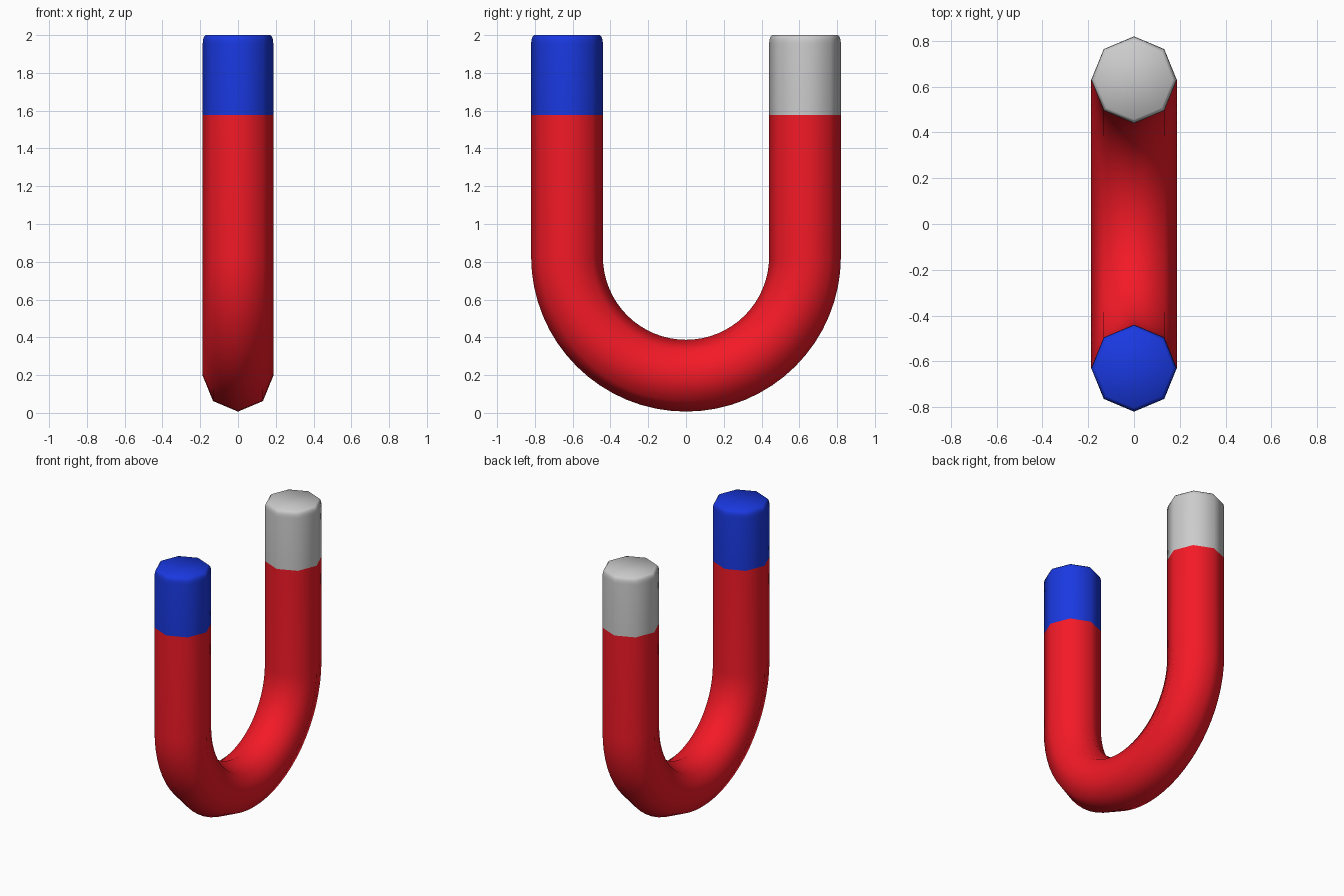
import bpy, bmesh, math
from mathutils import Vector

if "Cube" in bpy.data.objects:
    bpy.data.objects.remove(bpy.data.objects["Cube"])

SIDES = 8
RX, RN = 0.187, 0.19      # tube half-widths: along x, in the bend plane
BEND, BEND_Z = 0.63, 0.827
SPLIT = 1.577             # where the red body meets the pole tips


def material(name, colour):
    m = bpy.data.materials.new(name)
    m.diffuse_color = (*colour, 1)
    m.use_nodes = True
    m.node_tree.nodes["Principled BSDF"].inputs["Base Color"].default_value = m.diffuse_color
    return m


def tube(name, stations, mat, cap=False):
    """Sweep an octagon through (centre, in-plane normal, scale) stations."""
    bm = bmesh.new()
    rings = []
    for centre, normal, s in stations:
        ring = []
        for i in range(SIDES):
            a = 2 * math.pi * i / SIDES
            offset = Vector((RX * math.cos(a), 0, 0)) + normal * RN * math.sin(a)
            ring.append(bm.verts.new(centre + offset * s))
        rings.append(ring)
    for r0, r1 in zip(rings, rings[1:]):
        for i in range(SIDES):
            j = (i + 1) % SIDES
            bm.faces.new((r0[i], r0[j], r1[j], r1[i]))
    if cap:
        bm.faces.new(rings[-1])
    # orient faces away from the tube centre line
    bm.faces.ensure_lookup_table()
    f = bm.faces[0]
    f.normal_update()
    if f.normal.dot(f.calc_center_median() - stations[0][0]) < 0:
        bmesh.ops.reverse_faces(bm, faces=bm.faces[:])
    for f in bm.faces:
        f.smooth = True
    me = bpy.data.meshes.new(name)
    bm.to_mesh(me)
    bm.free()
    me.materials.append(mat)
    ob = bpy.data.objects.new(name, me)
    bpy.context.collection.objects.link(ob)
    return ob


# red horseshoe body: straight leg, half-circle bend, straight leg
Y = Vector((0, 1, 0))
path = [(Vector((0, -BEND, SPLIT)), -Y, 1)]
STEPS = 32
for k in range(STEPS + 1):
    a = math.pi + math.pi * k / STEPS
    n = Vector((0, math.cos(a), math.sin(a)))
    path.append((Vector((0, 0, BEND_Z)) + n * BEND, n, 1))
path.append((Vector((0, BEND, SPLIT)), Y, 1))
tube("magnet_body", path, material("red", (0.9, 0.01, 0.02)))

# pole tips with softly rounded top rims
profile = [(SPLIT, 1), (1.955, 1), (1.975, 0.99), (1.99, 0.965), (2.0, 0.91)]
for name, side, mat in (
    ("blue_pole", -1, material("blue", (0.01, 0.04, 0.75))),
    ("grey_pole", 1, material("light_grey", (0.65, 0.65, 0.65))),
):
    tube(name, [(Vector((0, side * BEND, z)), Y * side, s) for z, s in profile],
         mat, cap=True)
